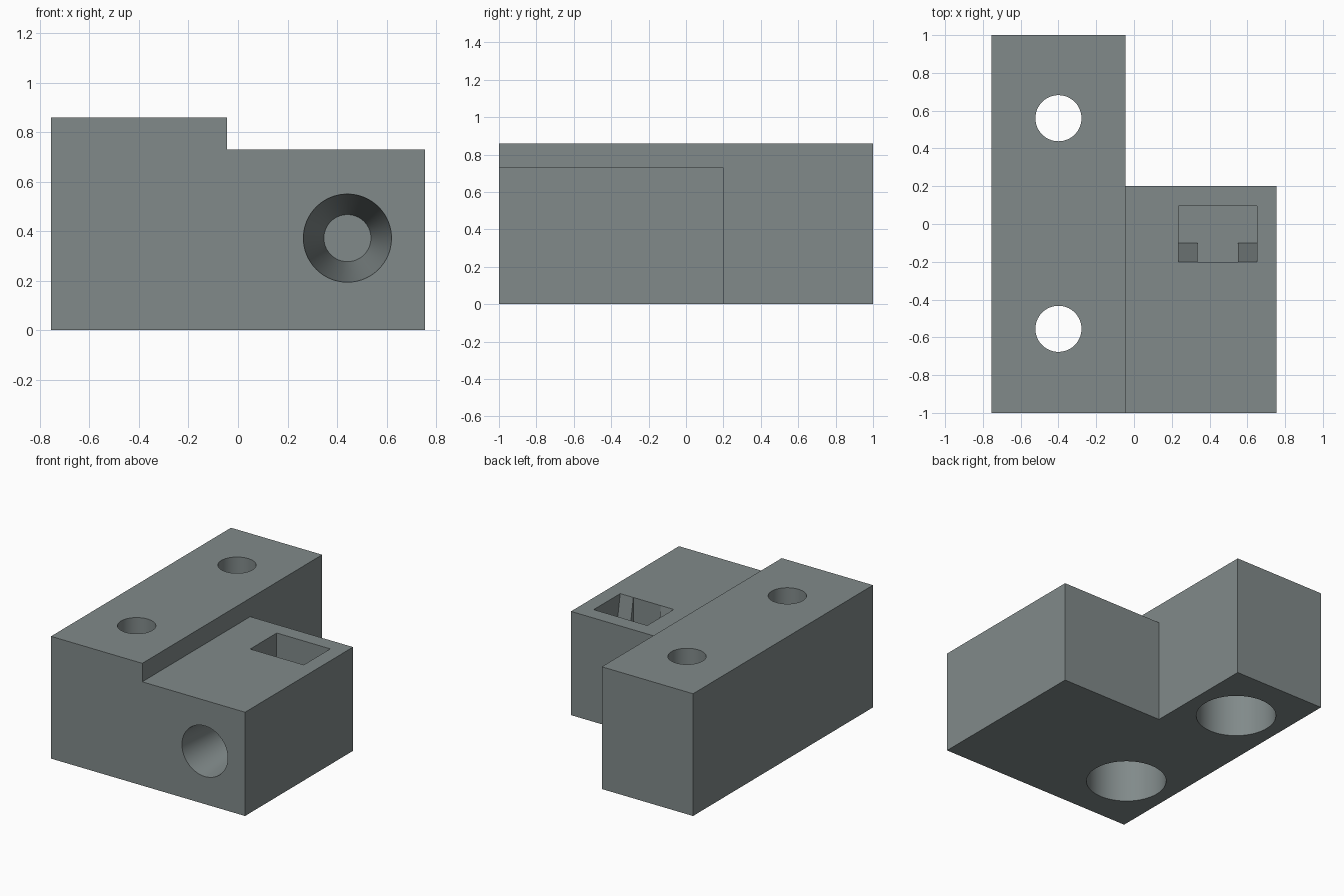
import bpy, bmesh, math
from mathutils import Matrix

if "Cube" in bpy.data.objects:
    bpy.data.objects.remove(bpy.data.objects["Cube"])

grey = bpy.data.materials.new("slate grey")
grey.diffuse_color = (0.22, 0.255, 0.255, 1)
grey.use_nodes = True
grey.node_tree.nodes["Principled BSDF"].inputs["Base Color"].default_value = grey.diffuse_color


def finish(name, bm):
    bmesh.ops.recalc_face_normals(bm, faces=bm.faces)
    me = bpy.data.meshes.new(name)
    bm.to_mesh(me)
    bm.free()
    me.materials.append(grey)
    ob = bpy.data.objects.new(name, me)
    bpy.context.collection.objects.link(ob)
    return ob


def prism(name, profile, axis, lo, hi):
    """Extrude a 2D profile along x (profile in y,z) or z (profile in x,y)."""
    place = (lambda a, b: (lo, a, b)) if axis == 'X' else (lambda a, b: (a, b, lo))
    bm = bmesh.new()
    face = bm.faces.new([bm.verts.new(place(a, b)) for a, b in profile])
    ext = bmesh.ops.extrude_face_region(bm, geom=[face])['geom']
    step = (hi - lo, 0, 0) if axis == 'X' else (0, 0, hi - lo)
    bmesh.ops.translate(bm, vec=step, verts=[v for v in ext if isinstance(v, bmesh.types.BMVert)])
    return finish(name, bm)


def rect(x0, x1, y0, y1):
    return [(x0, y0), (x1, y0), (x1, y1), (x0, y1)]


def cone(name, r1, r2, depth, centre, rot=Matrix()):
    bm = bmesh.new()
    bmesh.ops.create_cone(bm, cap_ends=True, segments=96, radius1=r1, radius2=r2,
                          depth=depth, matrix=Matrix.Translation(centre) @ rot)
    return finish(name, bm)


def combine(target, tool, operation):
    mod = target.modifiers.new(operation.lower(), 'BOOLEAN')
    mod.operation, mod.solver, mod.object = operation, 'EXACT', tool
    bpy.context.view_layer.objects.active = target
    bpy.ops.object.modifier_apply(modifier=mod.name)
    bpy.data.objects.remove(tool)


# L-shaped block, with the right arm stepped down
block = prism("mounting_block",
              [(-.755, -1), (.755, -1), (.755, .2), (-.045, .2), (-.045, 1), (-.755, 1)],
              'Z', 0, .86)
combine(block, prism("step_cutter", rect(-.045, 1, -1.2, 1.2), 'Z', .73, 1.1), 'DIFFERENCE')

# Vertical screw holes with wide recesses underneath
for y in (-.555, .56):
    combine(block, cone("screw_cutter", .122, .122, 1.2, (-.4, y, .5)), 'DIFFERENCE')
    combine(block, cone("recess_cutter", .26, .26, .7, (-.4, y, .15)), 'DIFFERENCE')

# Pocket whose front corners keep sloping wedges
floor, top = .16, .9
slope_y = -.2 - .1 * (top - .73) / (.73 - floor)
pocket = prism("pocket_cutter", rect(.335, .55, -.2, .095), 'Z', floor, top)
for x0, x1 in ((.235, .335), (.55, .652)):
    side = prism("side_cutter", [(-.1, floor), (.095, floor), (.095, top), (slope_y, top)],
                 'X', x0, x1)
    combine(pocket, side, 'UNION')
combine(block, pocket, 'DIFFERENCE')

# Funnel from the front face into the pocket
combine(block, cone("funnel_cutter", .178, .095, .8, (.442, -.6, .372),
                    Matrix.Rotation(-math.pi / 2, 4, 'X')), 'DIFFERENCE')

# Smooth round walls, crisp edges
bpy.ops.object.select_all(action='DESELECT')
block.select_set(True)
bpy.context.view_layer.objects.active = block
bpy.ops.object.shade_smooth_by_angle(angle=math.radians(30))
